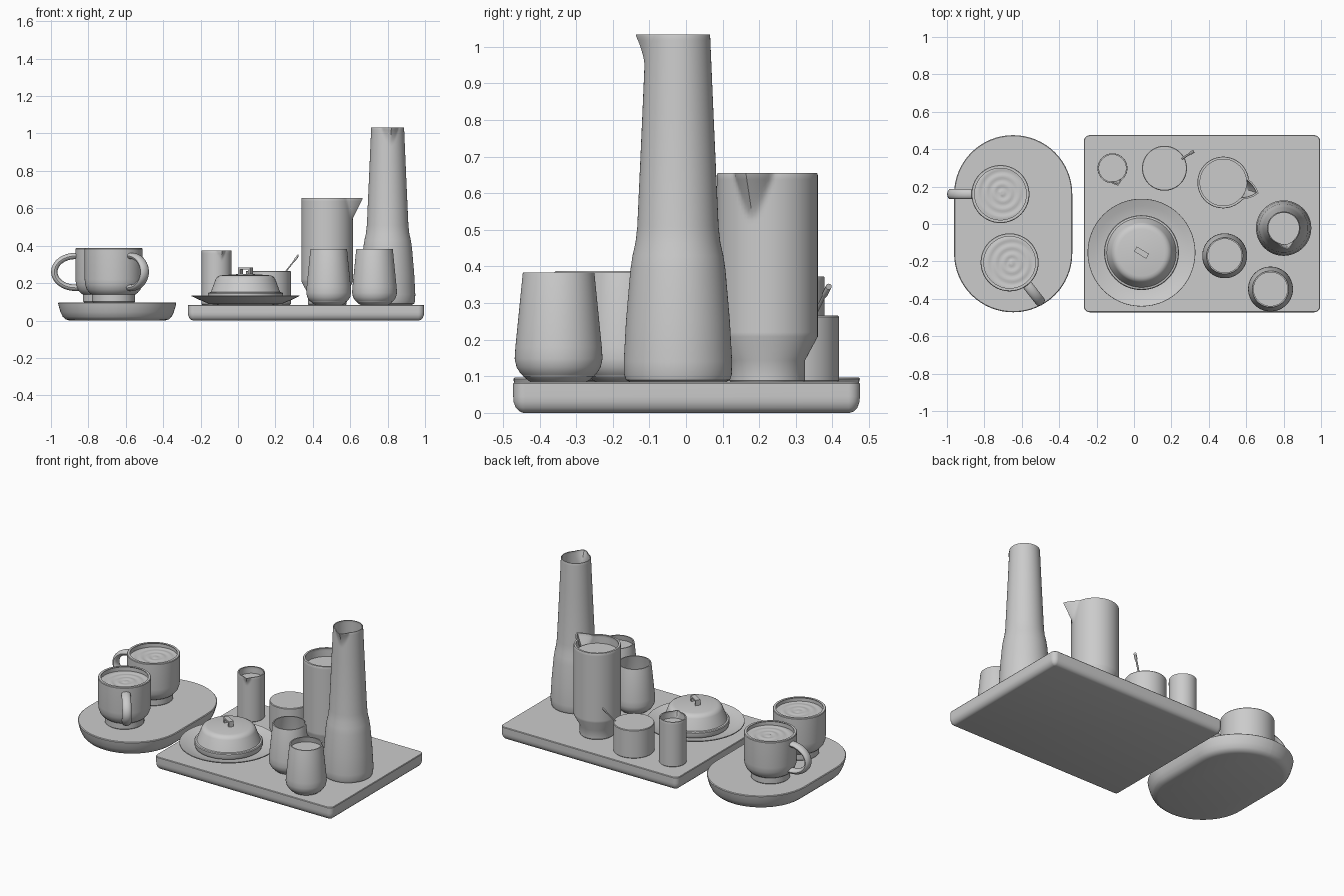
import bpy, bmesh
from math import sin, cos, pi, radians, atan2
from mathutils import Matrix

if "Cube" in bpy.data.objects:
    bpy.data.objects.remove(bpy.data.objects["Cube"])


def loft(name, rings, loc=(0, 0), rot=0, caps=(True, True)):
    """Skin a list of equal-length point rings into one mesh object."""
    bm = bmesh.new()
    vr = [[bm.verts.new(p) for p in ring] for ring in rings]
    n = len(vr[0])
    for a, b in zip(vr, vr[1:]):
        for i in range(n):
            j = (i + 1) % n
            bm.faces.new((a[i], a[j], b[j], b[i]))
    if caps[0]:
        bm.faces.new(vr[0][::-1])
    if caps[1]:
        bm.faces.new(vr[-1])
    bmesh.ops.recalc_face_normals(bm, faces=bm.faces)
    bm.transform(Matrix.Rotation(radians(rot), 4, 'Z'))
    me = bpy.data.meshes.new(name)
    bm.to_mesh(me)
    bm.free()
    ob = bpy.data.objects.new(name, me)
    ob.location = (loc[0], loc[1], 0)
    bpy.context.collection.objects.link(ob)
    return ob


def lathe(name, profile, loc, rot=0, spout=None, seg=96, caps=(True, True)):
    """Revolve (r, z) points; spout = (start z, rim z, reach, half angle, power) along local +x."""
    pts = [profile[0]]
    for (r0, z0), (r1, z1) in zip(profile, profile[1:]):
        k = 1
        if spout and max(z0, z1) > spout[0]:
            k = max(1, int(abs(z1 - z0) / 0.012))
        pts += [(r0 + (r1 - r0) * i / k, z0 + (z1 - z0) * i / k) for i in range(1, k + 1)]
    rings = []
    for r, z in pts:
        ring = []
        for i in range(seg):
            a = 2 * pi * i / seg
            rr = r
            if spout and z > spout[0]:
                t = min(1, (z - spout[0]) / (spout[1] - spout[0]))
                d = abs(atan2(sin(a), cos(a)))
                w = max(0, 1 - d / (spout[3] * (0.25 + 0.75 * t)))
                rr += spout[2] * t ** spout[4] * w
            ring.append((rr * cos(a), rr * sin(a), z))
        rings.append(ring)
    return loft(name, rings, loc, rot, caps)


def vessel(name, outer, wall, floor, loc, rot=0, spout=None, fill=None):
    """Open thin-walled container with an optional liquid surface."""
    inner = [(r - wall, z) for r, z in outer[::-1] if z > floor + 0.01]
    inner.append((inner[-1][0] * 0.9, floor))
    lathe(name, outer + inner, loc, rot, spout)
    if fill:
        lathe(name + "_liquid", [(fill[0], fill[1]), (0.01, fill[1])], loc, caps=(False, True))


def slab(name, x0, x1, y0, y1, rad, profile):
    """Rounded-rectangle slab; profile = (inset, z)."""
    rings = []
    for inset, z in profile:
        ring = []
        for k, (cx, cy) in enumerate([(x1 - rad, y1 - rad), (x0 + rad, y1 - rad),
                                      (x0 + rad, y0 + rad), (x1 - rad, y0 + rad)]):
            for i in range(17):
                a = pi / 2 * (k + i / 16)
                ring.append((cx + (rad - inset) * cos(a), cy + (rad - inset) * sin(a), z))
        rings.append(ring)
    loft(name, rings)


# Trays
slab("rectangular_tray", -0.268, 0.995, -0.472, 0.475, 0.032,
     [(0.028, 0), (0.017, 0.004), (0.007, 0.014), (0.001, 0.03), (0, 0.045), (0, 0.08), (0.003, 0.084)])
slab("oval_tray", -0.962, -0.33, -0.472, 0.475, 0.315,
     [(0.06, 0), (0.04, 0.006), (0.025, 0.02), (0.013, 0.045), (0.004, 0.075), (0, 0.093), (0.004, 0.097)])

# Coffee cups with loop handles and rippled coffee
cup_outer = [(0.11, 0.097), (0.115, 0.102), (0.115, 0.138), (0.128, 0.147), (0.143, 0.165),
             (0.152, 0.19), (0.155, 0.22), (0.155, 0.383), (0.152, 0.387)]
for n, (loc, ang) in enumerate([((-0.714, 0.16), 180), ((-0.665, -0.205), -52)], 1):
    vessel(f"cup_{n}", cup_outer, 0.014, 0.13, loc)
    rings = []
    for i in range(33):
        t = radians(-97 + 194 * i / 32)
        ring = []
        for j in range(16):
            s = 2 * pi * j / 16
            o = 0.017 * cos(s)
            ring.append((0.155 + (0.113 + o) * cos(t), 0.027 * sin(s), 0.26 + (0.085 + o) * sin(t)))
        rings.append(ring)
    loft(f"cup_{n}_handle", rings, loc, ang)
    coffee = []
    for k in range(16):
        r = 0.142 - 0.009 * k
        coffee.append([(r * cos(a), r * sin(a), 0.36 + 0.002 * sin(k * 1.3 + 2 * sin(a + n)))
                       for a in [2 * pi * i / 64 for i in range(64)]])
    loft(f"cup_{n}_coffee", coffee, loc, caps=(False, True))

# Plate with domed cover
dish = (0.04, -0.153)
lathe("plate", [(0.15, 0.084), (0.195, 0.089), (0.25, 0.112), (0.288, 0.13), (0.287, 0.135),
                (0.25, 0.122), (0.19, 0.105), (0.05, 0.104)], dish)
lathe("dome_cover", [(0.195, 0.112), (0.2, 0.125), (0.2, 0.145), (0.196, 0.15), (0.186, 0.152),
                     (0.182, 0.16), (0.16, 0.22), (0.152, 0.232), (0.138, 0.24), (0.125, 0.242),
                     (0.06, 0.247), (0.01, 0.249)], dish)
frame = []
for x, z, xi, zi in [(-0.038, 0.235, -0.026, 0.235), (-0.038, 0.283, -0.026, 0.273),
                     (0.038, 0.283, 0.026, 0.273), (0.038, 0.235, 0.026, 0.235)]:
    frame.append([(x, -0.015, z), (x, 0.015, z), (xi, 0.015, zi), (xi, -0.015, zi)])
loft("dome_handle", frame, dish, -31)

# Small creamer
vessel("creamer", [(0.076, 0.084), (0.08, 0.088), (0.08, 0.37), (0.079, 0.373)], 0.007, 0.1,
       (-0.115, 0.298), -72, (0.33, 0.373, 0.018, 0.35, 1), (0.074, 0.33))

# Sugar pot and spoon
lathe("sugar_pot", [(0.116, 0.084), (0.12, 0.088), (0.12, 0.262), (0.117, 0.266)], (0.163, 0.298))
spoon = []
for t, w in [(0, 0.005), (0.75, 0.005), (0.8, 0.008), (1, 0.008)]:
    x, y, z = 0.235 + 0.085 * t, 0.335 + 0.055 * t, 0.235 + 0.11 * t
    spoon.append([(x - 0.5 * w * cos(s), y + w * cos(s), z + w * sin(s))
                  for s in [2 * pi * i / 12 for i in range(12)]])
loft("spoon_handle", spoon)

# Milk jug with pointed spout
vessel("milk_jug", [(0.1, 0.084), (0.103, 0.088), (0.103, 0.143), (0.138, 0.208), (0.138, 0.65), (0.136, 0.655)],
       0.012, 0.1, (0.477, 0.222), -17, (0.535, 0.655, 0.062, 0.42, 1), (0.127, 0.6))

# Tall carafe with lip
vessel("carafe", [(0.13, 0.084), (0.142, 0.09), (0.147, 0.105), (0.148, 0.14), (0.142, 0.25), (0.13, 0.39),
                  (0.124, 0.43), (0.116, 0.465), (0.111, 0.51), (0.097, 0.82), (0.088, 1.03), (0.087, 1.033)],
       0.005, 0.097, (0.8, -0.022), -80, (0.94, 1.033, 0.03, 0.55, 1.6))

# Drinking glasses
glass = [(0.074, 0.084), (0.083, 0.088), (0.105, 0.109), (0.115, 0.125), (0.12, 0.148), (0.118, 0.18),
         (0.098, 0.38), (0.097, 0.383)]
vessel("glass_1", glass, 0.007, 0.1, (0.485, -0.17))
vessel("glass_2", glass, 0.007, 0.1, (0.73, -0.348), fill=(0.095, 0.35))

bpy.ops.object.select_all(action='SELECT')
bpy.context.view_layer.objects.active = bpy.context.selected_objects[0]
bpy.ops.object.shade_smooth_by_angle(angle=radians(35))
